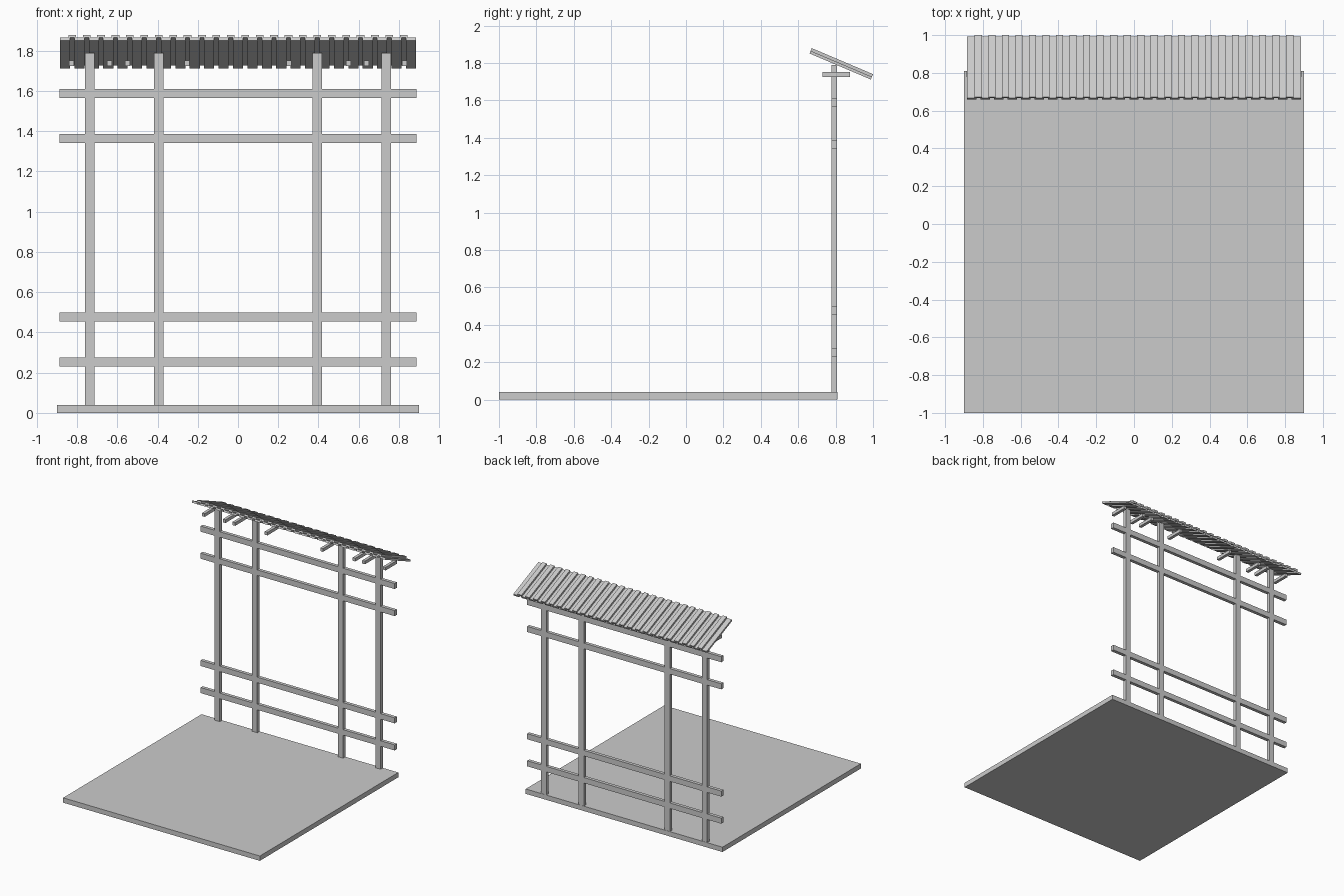
import bpy, math
from mathutils import Matrix, Vector

if "Cube" in bpy.data.objects:
    bpy.data.objects.remove(bpy.data.objects["Cube"])


def box(name, center, size, pitch=0.0):
    """Flat-sided box, optionally pitched about the x axis."""
    sx, sy, sz = (s / 2 for s in size)
    verts = [(x, y, z) for x in (-sx, sx) for y in (-sy, sy) for z in (-sz, sz)]
    faces = [(0, 1, 3, 2), (4, 6, 7, 5), (0, 4, 5, 1),
             (2, 3, 7, 6), (0, 2, 6, 4), (1, 5, 7, 3)]
    mesh = bpy.data.meshes.new(name)
    mesh.from_pydata(verts, [], faces)
    mesh.transform(Matrix.Rotation(pitch, 4, 'X'))
    obj = bpy.data.objects.new(name, mesh)
    obj.location = center
    bpy.context.collection.objects.link(obj)
    return obj


def array(obj, count, step):
    mod = obj.modifiers.new("repeat", 'ARRAY')
    mod.count = count
    mod.use_relative_offset = False
    mod.use_constant_offset = True
    mod.constant_offset_displace = (step, 0, 0)


WALL_Y = 0.793

# Floor slab
box("floor", (0, -0.0955, 0.02), (1.8, 1.809, 0.04))

# Upright posts
for x in (-0.736, -0.393, 0.393, 0.736):
    box("post", (x, WALL_Y, 0.915), (0.047, 0.028, 1.75))

# Horizontal rails
for z in (0.253, 0.477, 1.364, 1.588):
    box("rail", (0, WALL_Y, z), (1.776, 0.028, 0.046))

# Short rafters under the roof
for x in (0.254, 0.55, 0.638, 0.828):
    for side in (-1, 1):
        box("rafter", (side * x, 0.804, 1.738), (0.025, 0.148, 0.026))

# Sloping roof: wide boards below, narrow battens covering the gaps
PITCH = -math.radians(23)
BOARD, LENGTH, COUNT = 0.0155, 0.356, 25
STEP = 1.72 / (COUNT - 1)
roof = Vector((0, 0.83, 1.7955))
normal = Vector((0, -math.sin(PITCH), math.cos(PITCH)))

lower = roof - normal * BOARD / 2
lower.x = -0.86
array(box("roof_boards", lower, (0.05, LENGTH, BOARD), PITCH), COUNT, STEP)

upper = roof + normal * BOARD / 2
upper.x = -0.86 + STEP / 2
array(box("roof_battens", upper, (0.038, LENGTH, BOARD), PITCH), COUNT - 1, STEP)
